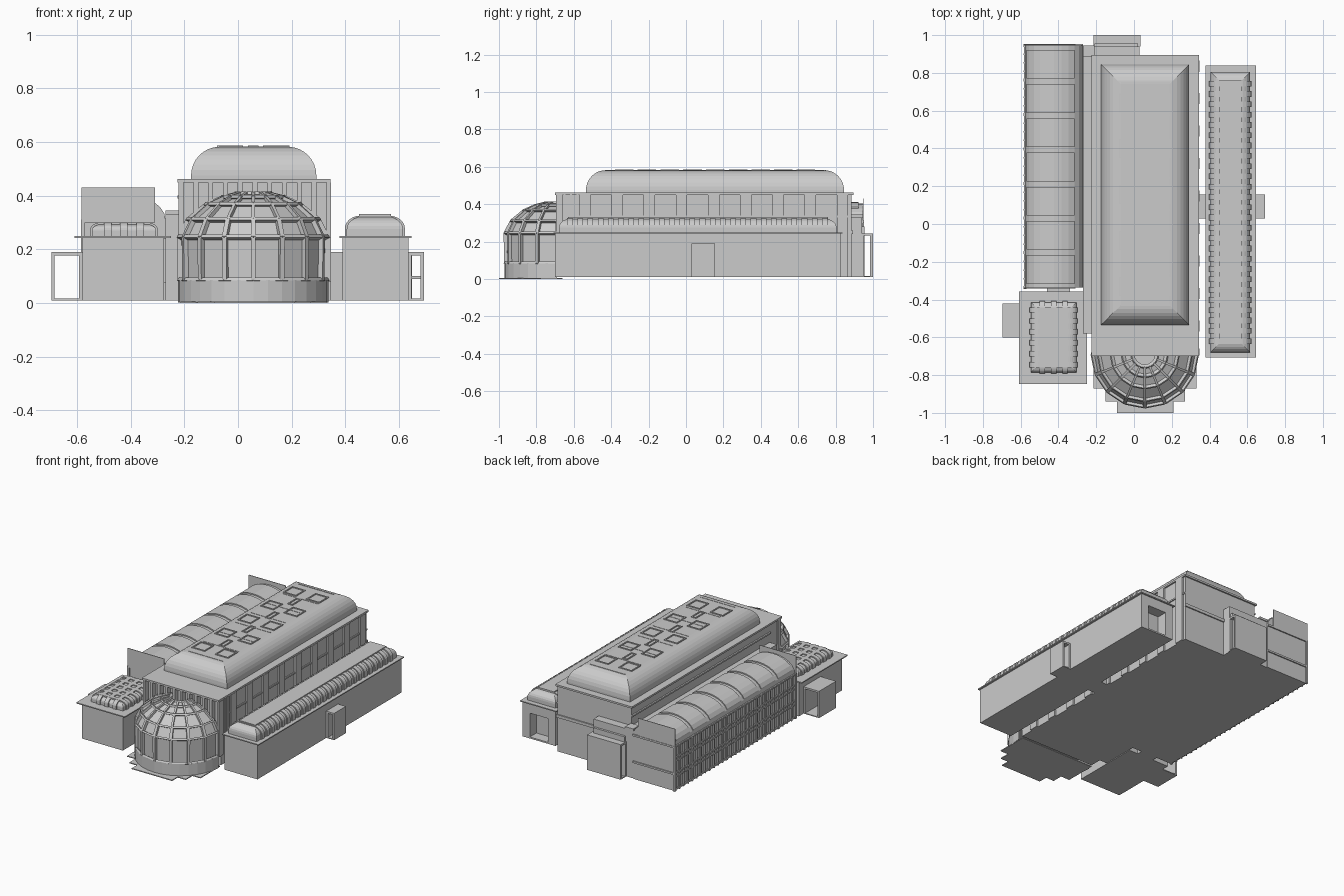
import bpy, bmesh, math
from mathutils import Vector, Matrix

if "Cube" in bpy.data.objects:
    bpy.data.objects.remove(bpy.data.objects["Cube"])


def finish(name, bm, normals=True):
    if normals:
        bmesh.ops.recalc_face_normals(bm, faces=bm.faces)
    me = bpy.data.meshes.new(name)
    bm.to_mesh(me)
    bm.free()
    ob = bpy.data.objects.new(name, me)
    bpy.context.collection.objects.link(ob)
    return ob


def boxes(name, items):
    """One object from boxes given as (x0, x1, y0, y1, z0, z1)."""
    bm = bmesh.new()
    for x0, x1, y0, y1, z0, z1 in items:
        m = Matrix.Translation(((x0+x1)/2, (y0+y1)/2, (z0+z1)/2)) @ \
            Matrix.Diagonal((x1-x0, y1-y0, z1-z0, 1))
        bmesh.ops.create_cube(bm, size=1, matrix=m)
    return finish(name, bm)


def cove(name, x0, x1, y0, y1, profile):
    """Coved roof: rectangle inset step by step, profile = (inset, z)."""
    bm = bmesh.new()
    rings = [[bm.verts.new(p) for p in ((x0+i, y0+i, z), (x1-i, y0+i, z),
                                        (x1-i, y1-i, z), (x0+i, y1-i, z))] for i, z in profile]
    for a, b in zip(rings, rings[1:]):
        for k in range(4):
            bm.faces.new((a[k], a[(k+1) % 4], b[(k+1) % 4], b[k]))
    bm.faces.new(rings[-1])
    return finish(name, bm)


def extrude(name, outline, spans, axis='y'):
    """Closed outline of (u, z) points extruded along y or x over each span."""
    bm = bmesh.new()
    for s0, s1 in spans:
        ends = [[bm.verts.new((u, s, z) if axis == 'y' else (s, u, z)) for u, z in outline]
                for s in (s0, s1)]
        n = len(outline)
        for k in range(n):
            bm.faces.new((ends[0][k], ends[0][(k+1) % n], ends[1][(k+1) % n], ends[1][k]))
        for e in ends:
            bm.faces.new(e)
    return finish(name, bm)


def round_profile(w, z0, zs, z1, n=6):
    """Short upright from z0 to zs, then a quarter ellipse to z1."""
    return [(0, z0)] + [(w*(1-math.cos(t)), zs+(z1-zs)*math.sin(t))
                        for t in (math.pi/2*i/n for i in range(n+1))]


def across(a, b, profile):
    return [(a+i, z) for i, z in profile] + [(b-i, z) for i, z in reversed(profile)]


def cut(ob, hole):
    c = boxes(ob.name + "_opening", [hole])
    c.hide_render = True
    c.hide_viewport = True
    c.display_type = 'WIRE'
    m = ob.modifiers.new("opening", 'BOOLEAN')
    m.operation, m.object, m.solver = 'DIFFERENCE', c, 'EXACT'


# Main hall: body, left aisle, roof slab
boxes("main_hall", [(-.215, .335, -.66, .885, .01, .45)])
boxes("left_aisle", [(-.27, -.215, -.58, .89, .01, .33)])
boxes("hall_cornice", [(-.225, .345, -.70, .895, .45, .462)])
boxes("hall_side_pilasters", [(.335, .347, y, y+.06, .01, .45)
                              for y in [-.57+.172*i for i in range(9)]])
boxes("hall_ledges", [(.335, .342, -.58, .885, .33, .34), (-.225, -.215, -.58, .885, .39, .40),
                      (-.27, .34, .885, .893, .24, .26)])

# Front portico columns behind the glass dome
cols = [-.215 + .055*i for i in range(11)]
boxes("front_columns", [(x-.006, x+.012, -.695, -.66, .08, .45) for x in cols] +
      [(.335, .343, -.69+.035*i, -.68+.035*i, .08, .45) for i in range(4)])

# Hall roof with skylights
cove("hall_roof", -.175, .292, -.535, .845, round_profile(.105, .46, .475, .582, 8))
boxes("roof_seams", [(-.07, .19, y-.003, y+.003, .57, .584)
                     for y in [-.43+.168*i for i in range(8)]])
sky = [(x, y, .049, .05) for x in (-.03, .143) for y in (.64, .4, .157, -.087, -.33)]
sky += [(.057, y, .019, .05) for y in (.52, .28, .035, -.21)]
boxes("skylight_frames", [b for x, y, w, h in sky for b in (
    (x-w, x-w+.008, y-h, y+h, .56, .587), (x+w-.008, x+w, y-h, y+h, .56, .587),
    (x-w, x+w, y-h, y-h+.008, .56, .587), (x-w, x+w, y+h-.008, y+h, .56, .587))])

# Glass half dome at the front
CX, CY, N = .057, -.69, 8


def at(k, r, z, n=N):
    t = math.pi + math.pi*k/n
    return Vector((CX+r*math.cos(t), CY+r*math.sin(t), z))


shape = [(.274, .085), (.276, .245), (.243, .31), (.175, .366), (.115, .392), (.065, .405)]
bm = bmesh.new()
grid = [[bm.verts.new(at(k, r-.008, z)) for k in range(N+1)] for r, z in shape]
for a, b in zip(grid, grid[1:]):
    for k in range(N):
        bm.faces.new((a[k], a[k+1], b[k+1], b[k]))
finish("dome_glass", bm, False)


def bar(bm, p, q, w, out):
    d = q - p
    side = d.cross(out).normalized()
    up = side.cross(d).normalized()
    m = Matrix((side*w, d, up*.018)).transposed().to_4x4()
    m.translation = (p+q)/2
    bmesh.ops.create_cube(bm, size=1, matrix=m)


bm = bmesh.new()
for k in range(N+1):
    for (r, z), (r2, z2) in zip(shape, shape[1:]):
        bar(bm, at(k, r, z), at(k, r2, z2), .018 if r2 > .2 else .012, at(k, 1, .9) - at(k, 0, 0))
for r, z in shape:
    for k in range(N):
        bar(bm, at(k, r, z), at(k+1, r, z), .012, at(k+.5, 1, .6) - at(k, 0, 0))
finish("dome_ribs", bm)

half = 16
bm = bmesh.new()
lo = [bm.verts.new(at(k, .28, .002, half)) for k in range(half+1)]
hi = [bm.verts.new(at(k, .28, .085, half)) for k in range(half+1)]
for k in range(half):
    bm.faces.new((lo[k], lo[k+1], hi[k+1], hi[k]))
bm.faces.new(lo)
bm.faces.new(hi)
finish("dome_base", bm)
boxes("front_steps", [(-.215, .33, -.87, -.66, 0, .006), (-.15, .27, -.94, -.87, 0, .006),
                      (-.09, .21, -1, -.94, 0, .006)])

# Right gallery with ribbed roof
gal = boxes("right_gallery", [(.39, .635, -.70, .83, .01, .245)])
cut(gal, (.445, .58, .76, .9, .02, .18))
boxes("right_gallery_eaves", [(.378, .647, -.708, .838, .243, .25)])
prof = round_profile(.06, .25, .275, .322)
cove("right_gallery_roof", .405, .615, -.68, .805, prof)
rib = across(.398, .622, round_profile(.06, .25, .277, .326))
extrude("right_gallery_ribs", rib, [(y, y+.03) for y in [-.635+.0545*i for i in range(26)]])
cap = boxes("right_gallery_ridge", [(.45, .57, -.63, .76, .31, .331)])


def portal(name, x0, x1, y0, y1, z1, axis):
    """Porch: roof, floor and two walls, open along the axis."""
    t = .012
    w = [(x0, x1, y0, y1, z1-t, z1), (x0, x1, y0, y1, .01, .016)]
    if axis == 'x':
        w += [(x0, x1, y0, y0+t, .01, z1), (x0, x1, y1-t, y1, .01, z1)]
    else:
        w += [(x0, x0+t, y0, y1, .01, z1), (x1-t, x1, y0, y1, .01, z1)]
    boxes(name, w)


portal("right_porch", .635, .693, .03, .155, .19, 'y')
boxes("right_porch_door", [(.637, .648, .085, .097, .01, .18), (.637, .69, .088, .094, .09, .10)])
boxes("right_link", [(.335, .39, .03, .155, .01, .19)])

# Left rear wing: arched roof, end walls, window grid
X0, X1, Y0, Y1 = -.575, -.27, -.335, .945
arch = [(X0 + (X1-X0)*(1-math.cos(t))/2, .31 + .095*math.sin(t))
        for t in (math.pi*i/12 for i in range(13))]
extrude("left_wing", [(X0, .01)] + arch + [(X1, .01)], [(Y0, Y1)])
lift = [(x, z+.008) for x, z in arch[1:10]]
extrude("left_wing_roof_panels", lift + [(x, z-.01) for x, z in reversed(arch[1:10])],
        [(Y0+.018+.181*i, Y0+.17+.181*i) for i in range(7)])
boxes("left_wing_end_plates", [(-.583, -.31, y, y+.004, .30, .43) for y in (-.341, .946)])
boxes("left_wing_end_bands", [(-.58, -.27, .945, .953, z, z+.012) for z in (.12, .30)])
pitch = (Y1-Y0)/28
boxes("left_wing_mullions",
      [(-.585, -.57, Y0+pitch*i-(.008 if i % 4 == 0 else .004),
        Y0+pitch*i+(.008 if i % 4 == 0 else .004), .01, .312) for i in range(29)] +
      [(-.583, -.57, Y0, Y1, z, z+.01) for z in (.015, .10, .125, .205, .23, .302)])

# Left front pavilion
pav = boxes("left_pavilion", [(-.58, -.275, -.83, -.37, .01, .245)])
boxes("left_pavilion_eaves", [(-.61, -.25, -.846, -.358, .243, .25)])
prof = round_profile(.045, .25, .27, .295)
cove("left_pavilion_roof", -.545, -.305, -.785, -.415, prof)
rp = round_profile(.045, .25, .272, .301)
extrude("left_pavilion_ribs", across(-.552, -.298, rp),
        [(y-.014, y+.014) for y in [-.745+.058*i for i in range(6)]])
extrude("left_pavilion_long_ribs", across(-.792, -.408, rp),
        [(x-.014, x+.014) for x in (-.485, -.425, -.365)], 'x')
portal("left_porch", -.695, -.58, -.60, -.42, .19, 'y')
boxes("pavilion_link", [(-.46, -.34, -.37, -.335, .01, .19),
                        (-.275, -.215, -.56, -.45, .075, .24)])

# Rear entrance
boxes("rear_block", [(-.27, .03, .885, .94, .01, .33), (-.27, -.21, .885, .945, .33, .345),
                     (-.21, .02, .94, .955, .01, .28)])
portal("rear_porch", -.215, .035, .94, 1.0, .245, 'x')
boxes("rear_porch_screen", [(-.21, .03, .985, .99, .01, .24), (.022, .034, .94, .95, .01, .24)])
